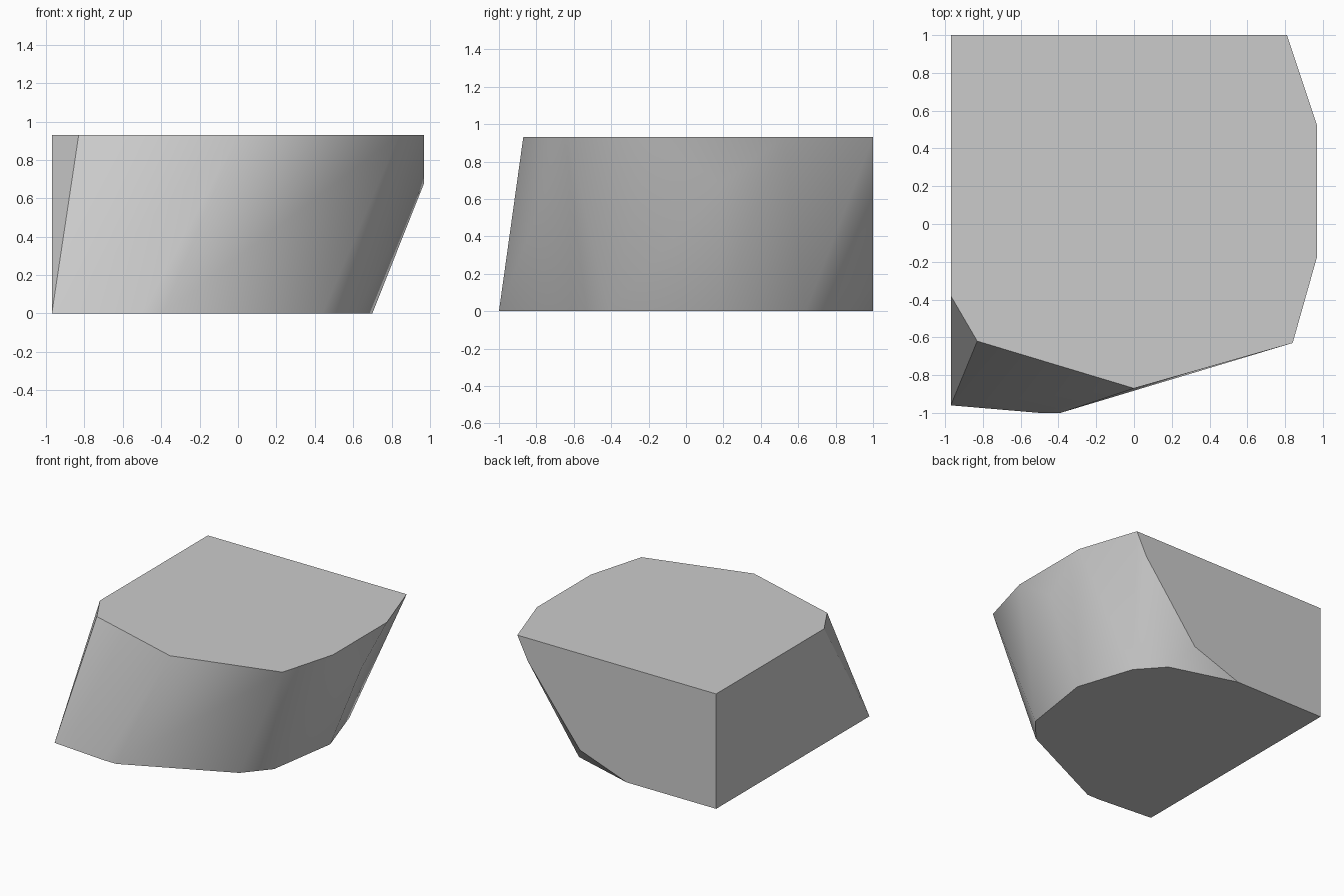
import bpy, bmesh, math

cube = bpy.data.objects.get("Cube")
if cube:
    bpy.data.objects.remove(cube, do_unlink=True)

HEIGHT = 0.93
SIDE = 0.97

# Outlines of the flat top and the undercut base
top = [(-SIDE, 1), (0.81, 1), (SIDE, 0.52), (SIDE, -0.17),
       (0.84, -0.63), (0, -0.87), (-0.83, -0.62), (-SIDE, -0.38)]
base = [(-SIDE, 1), (-0.17, 1), (0.37, 0.84), (0.55, 0.64), (0.7, 0.18),
        (0.61, -0.41), (0.44, -0.61), (-0.39, -1), (-0.5, -1), (-SIDE, -0.96)]
# Corners part way up the flat back and left sides
middle = [(0.25, 1, 0.15), (0.5, 1, 0.48), (0.72, 1, 0.75), (SIDE, 0.19, 0.68)]

points = [(x, y, HEIGHT) for x, y in top] + [(x, y, 0) for x, y in base] + middle

# Wrap the corners in one solid and merge coplanar faces
bm = bmesh.new()
verts = [bm.verts.new(p) for p in points]
bmesh.ops.convex_hull(bm, input=verts)
loose = [v for v in bm.verts if not v.link_faces]
bmesh.ops.delete(bm, geom=loose, context="VERTS")
bmesh.ops.dissolve_limit(bm, angle_limit=math.radians(1),
                         verts=bm.verts[:], edges=bm.edges[:])
bmesh.ops.recalc_face_normals(bm, faces=bm.faces[:])
mesh = bpy.data.meshes.new("rock_block")
bm.to_mesh(mesh)
bm.free()

rock = bpy.data.objects.new("rock_block", mesh)
bpy.context.collection.objects.link(rock)

# Plain grey stone
stone = bpy.data.materials.new("grey_stone")
stone.use_nodes = True
grey = (0.6, 0.6, 0.6, 1)
stone.diffuse_color = grey
stone.node_tree.nodes["Principled BSDF"].inputs["Base Color"].default_value = grey
mesh.materials.append(stone)

# Soft shading on the rounded side, crisp rims
bpy.ops.object.select_all(action="DESELECT")
rock.select_set(True)
bpy.context.view_layer.objects.active = rock
bpy.ops.object.shade_smooth_by_angle(angle=math.radians(30))
